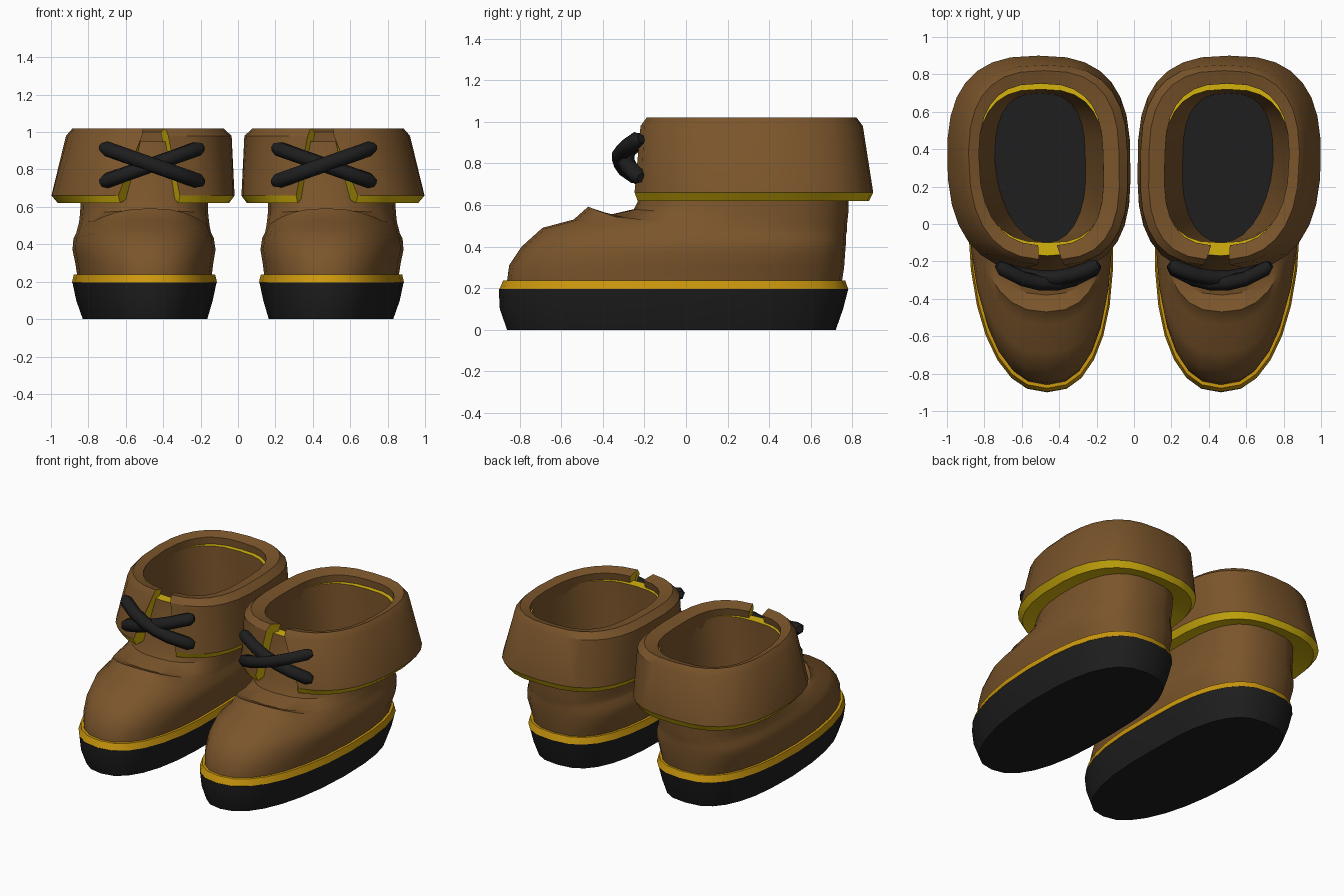
import bpy, bmesh, math

if "Cube" in bpy.data.objects:
    bpy.data.objects.remove(bpy.data.objects["Cube"])

N = 28


def material(name, rgb):
    m = bpy.data.materials.new(name)
    m.diffuse_color = (*rgb, 1)
    m.use_nodes = True
    m.node_tree.nodes["Principled BSDF"].inputs["Base Color"].default_value = m.diffuse_color
    return m


leather = material("brown leather", (0.195, 0.090, 0.024))
rubber = material("black rubber", (0.013, 0.013, 0.0135))
gold = material("gold welt", (0.60, 0.31, 0.004))
trim = material("yellow trim", (0.66, 0.45, 0.004))


def egg(a, x0, x1, yf, yb, ym, pf=1.0, pb=0.75):
    """Point of a boot-shaped outline; angle 0 is the toe, the toe leans inward."""
    s, c = math.sin(a), math.cos(a)
    p = pf if c > 0 else pb
    front = max(0.0, c)
    x = (x0 + x1) / 2 + (x1 - x0) / 2 * math.copysign(abs(s) ** p, s) - 0.035 * front
    depth = abs(c) ** p
    y = ym + (yf - ym) * depth if c > 0 else ym + (yb - ym) * depth
    return x, y, front


def ring(zf, zb, x0, x1, yf, yb, ym=0.0, pf=0.86):
    """Closed outline whose height runs from zb at the sides to zf at the toe."""
    pts = []
    for i in range(N):
        x, y, f = egg(2 * math.pi * i / N, x0, x1, yf, yb, ym, pf)
        pts.append((x, y, zb + (zf - zb) * f ** 2))
    return pts


def finish(name, bm, mats, angle=35):
    """Turn the bmesh into a smooth object mirrored for the second boot."""
    bmesh.ops.recalc_face_normals(bm, faces=bm.faces)
    me = bpy.data.meshes.new(name)
    bm.to_mesh(me)
    bm.free()
    for m in mats:
        me.materials.append(m)
    ob = bpy.data.objects.new(name, me)
    bpy.context.collection.objects.link(ob)
    bpy.ops.object.select_all(action='DESELECT')
    ob.select_set(True)
    bpy.context.view_layer.objects.active = ob
    bpy.ops.object.shade_smooth_by_angle(angle=math.radians(angle))
    ob.modifiers.new("pair", 'MIRROR')
    return ob


def loft(name, rings, mats, rule=lambda k: 0, cap_start=None, cap_end=None, angle=35):
    """Skin closed rings; rule gives the material of each band, caps their own."""
    bm = bmesh.new()
    vs = [[bm.verts.new(p) for p in r] for r in rings]
    for k in range(len(vs) - 1):
        for i in range(N):
            j = (i + 1) % N
            bm.faces.new((vs[k][i], vs[k][j], vs[k + 1][j], vs[k + 1][i])).material_index = rule(k)
    if cap_start is not None:
        bm.faces.new(vs[0]).material_index = cap_start
    if cap_end is not None:
        bm.faces.new(vs[-1]).material_index = cap_end
    return finish(name, bm, mats, angle)


# Thick sole, flaring from the ground
loft("sole", [
    ring(0, 0, 0.165, 0.83, -0.86, 0.72),
    ring(0.10, 0.10, 0.135, 0.865, -0.895, 0.755),
    ring(0.195, 0.195, 0.115, 0.885, -0.90, 0.78),
], [rubber], cap_start=0, cap_end=0)

# Welt strip between sole and upper
loft("welt", [
    ring(0.195, 0.195, 0.112, 0.888, -0.897, 0.78),
    ring(0.238, 0.238, 0.122, 0.878, -0.878, 0.765),
], [gold], cap_start=0, cap_end=0)

# Upper: foot with creased instep, shaft, top edge, inner wall and insole
loft("upper", [
    ring(0.235, 0.235, 0.14, 0.86, -0.86, 0.75),
    ring(0.31, 0.30, 0.132, 0.87, -0.85, 0.76, 0.06, 0.83),
    ring(0.40, 0.37, 0.12, 0.885, -0.79, 0.765, 0.13, 0.80),
    ring(0.49, 0.43, 0.13, 0.88, -0.69, 0.77, 0.15, 0.78),
    ring(0.53, 0.46, 0.145, 0.865, -0.54, 0.77, 0.15, 0.80),
    ring(0.592, 0.48, 0.15, 0.86, -0.47, 0.775, 0.15, 0.82),
    ring(0.55, 0.515, 0.155, 0.85, -0.38, 0.775, 0.20, 0.80),
    ring(0.58, 0.56, 0.16, 0.845, -0.25, 0.78, 0.25, 0.80),
    ring(0.65, 0.64, 0.16, 0.84, -0.215, 0.78, 0.28, 0.8),
    ring(0.95, 0.95, 0.15, 0.845, -0.17, 0.77, 0.32, 0.75),
    ring(0.95, 0.95, 0.16, 0.835, -0.10, 0.72, 0.32, 0.75),
    ring(0.65, 0.65, 0.20, 0.80, -0.11, 0.715, 0.32, 0.8),
    ring(0.245, 0.245, 0.26, 0.745, -0.10, 0.70, 0.34, 0.95),
], [leather, trim, rubber], rule=lambda k: 1 if k == 9 else 0, cap_end=2)


# Folded cuff: open band around the shaft with a V notch in front
# (half notch, z, x0, x1, y front, y back)
profile = [
    (0.050, 1.00, 0.165, 0.83, -0.115, 0.75),
    (0.060, 1.02, 0.08, 0.885, -0.19, 0.82),
    (0.070, 0.98, 0.035, 0.92, -0.22, 0.85),
    (0.165, 0.66, 0.02, 1.00, -0.26, 0.90),
    (0.155, 0.62, 0.05, 0.965, -0.245, 0.88),
    (0.120, 0.65, 0.17, 0.83, -0.195, 0.77),
]
bm = bmesh.new()
bands = []
for h, z, x0, x1, yf, yb in profile:
    start = math.asin((h / ((x1 - x0) / 2)) ** (1 / 0.75))
    row = []
    for i in range(N + 1):
        a = start + (2 * math.pi - 2 * start) * i / N
        x, y, _ = egg(a, x0, x1, yf, yb, 0.34, 0.75)
        row.append(bm.verts.new((x, y, z)))
    bands.append(row)
M = len(bands)
for k in range(M):
    r, s = bands[k], bands[(k + 1) % M]
    for i in range(N):
        f = bm.faces.new((r[i], r[i + 1], s[i + 1], s[i]))
        f.material_index = 1 if k in (3, 4) else 0
for i in (0, N):
    bm.faces.new([r[i] for r in bands]).material_index = 1
finish("cuff", bm, [leather, trim], 30)


# Crossed laces over the notch
def lace(name, z_in, z_out, bulge):
    cu = bpy.data.curves.new(name, 'CURVE')
    cu.dimensions = '3D'
    cu.bevel_depth = 0.042
    cu.bevel_resolution = 1
    cu.use_fill_caps = True
    sp = cu.splines.new('POLY')
    ts = [0, 0.05, 0.25, 0.42, 0.58, 0.75, 0.95, 1]
    sp.points.add(len(ts) - 1)
    for p, t in zip(sp.points, ts):
        y = -0.215 - (bulge - 0.215) * math.sin(math.pi * t) ** 0.8
        p.co = (0.19 + 0.54 * t, y, z_in + (z_out - z_in) * t, 1)
        p.radius = 0.55 if t in (0, 1) else 1
    cu.materials.append(rubber)
    ob = bpy.data.objects.new(name, cu)
    bpy.context.collection.objects.link(ob)
    ob.modifiers.new("pair", 'MIRROR')


lace("lace_falling", 0.92, 0.73, 0.29)
lace("lace_rising", 0.73, 0.92, 0.318)
